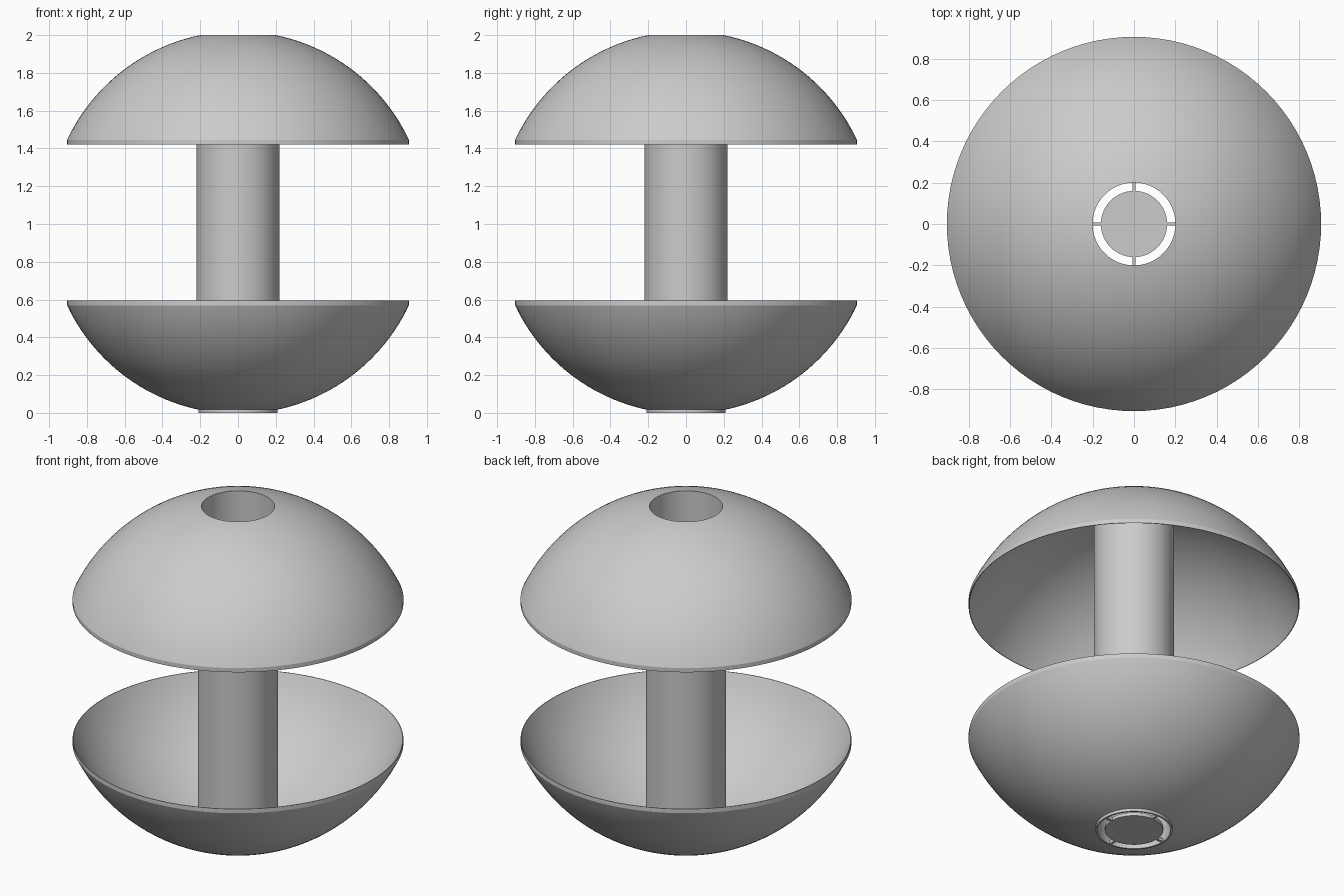
import bpy, bmesh, math
from mathutils import Matrix, Vector

cube = bpy.data.objects.get("Cube")
if cube:
    bpy.data.objects.remove(cube, do_unlink=True)

grey = bpy.data.materials.new("plain grey")
grey.use_nodes = True
colour = (0.6, 0.6, 0.6, 1)
grey.diffuse_color = colour
grey.node_tree.nodes["Principled BSDF"].inputs["Base Color"].default_value = colour


def finish(name, bm):
    bmesh.ops.recalc_face_normals(bm, faces=bm.faces)
    mesh = bpy.data.meshes.new(name)
    bm.to_mesh(mesh)
    bm.free()
    mesh.materials.append(grey)
    obj = bpy.data.objects.new(name, mesh)
    bpy.context.collection.objects.link(obj)
    bpy.ops.object.select_all(action="DESELECT")
    obj.select_set(True)
    bpy.context.view_layer.objects.active = obj
    bpy.ops.object.shade_smooth_by_angle(angle=math.radians(25))


def lathe(name, profile, steps=96):
    """Spin a closed (radius, height) outline around z."""
    bm = bmesh.new()
    verts = [bm.verts.new((r, 0, z)) for r, z in profile]
    edges = [bm.edges.new((v, verts[i - 1])) for i, v in enumerate(verts)]
    bmesh.ops.spin(bm, geom=verts + edges, cent=(0, 0, 0), axis=(0, 0, 1),
                   angle=math.tau, steps=steps)
    bmesh.ops.remove_doubles(bm, verts=bm.verts, dist=1e-5)
    finish(name, bm)


def arc(radius, r_start, r_end, count=24):
    """Points on a sphere between two distances from the axis."""
    a, b = math.asin(r_start / radius), math.asin(r_end / radius)
    angles = [a + (b - a) * i / count for i in range(count + 1)]
    return [(radius * math.sin(t), radius * math.cos(t)) for t in angles]


BORE, RIM, RIM_HEIGHT = 0.2, 0.905, 0.4
INNER = 0.986
inner_rim = math.sqrt(INNER ** 2 - RIM_HEIGHT ** 2)

# Thin domed shells, trimmed to a short upright band at the rim
shell = arc(1, BORE, RIM) + [(RIM, RIM_HEIGHT)] + arc(INNER, inner_rim, BORE)
lathe("upper_dome", [(r, 1.02 + z) for r, z in shell])
lathe("lower_bowl", [(r, 0.995 - z) for r, z in shell])

# Hollow column joining the shells, with a small foot lip below
lathe("column", [(BORE, 0), (0.21, 0), (0.21, 0.02), (0.22, 0.02),
                 (0.22, 1.99), (BORE, 2)])

# Disc held in the bottom of the bore
bm = bmesh.new()
bmesh.ops.create_cone(bm, cap_ends=True, segments=64, radius1=0.16,
                      radius2=0.16, depth=0.02)
bmesh.ops.translate(bm, vec=Vector((0, 0, 0.011)), verts=bm.verts)
finish("end_disc", bm)

# Four small tabs bridging the disc and the column
for i, side in enumerate(("left", "back", "right", "front")):
    bm = bmesh.new()
    bmesh.ops.create_cube(bm, size=1)
    for v in bm.verts:
        v.co = Vector((v.co.x * 0.05 + 0.18, v.co.y * 0.014,
                       v.co.z * 0.02 + 0.011))
    bmesh.ops.rotate(bm, verts=bm.verts, cent=(0, 0, 0),
                     matrix=Matrix.Rotation(i * math.pi / 2, 3, "Z"))
    finish("tab_" + side, bm)
